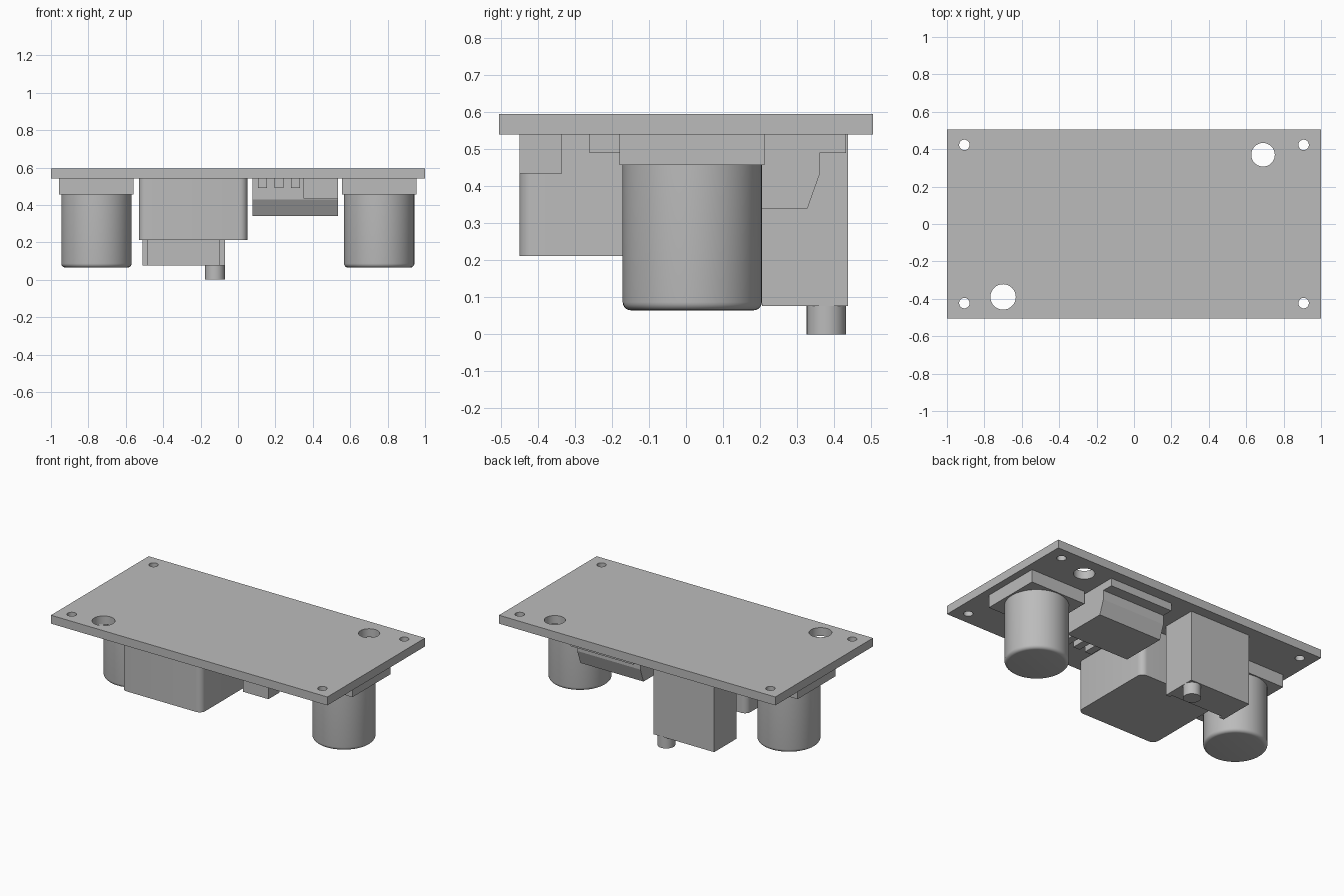
import bpy, bmesh, math

cube = bpy.data.objects.get("Cube")
if cube:
    bpy.data.objects.remove(cube, do_unlink=True)

grey = bpy.data.materials.new("plain_grey")
grey.use_nodes = True
grey.diffuse_color = (0.5, 0.5, 0.5, 1)
grey.node_tree.nodes["Principled BSDF"].inputs["Base Color"].default_value = (0.5, 0.5, 0.5, 1)


def finish(name, bm, smooth=False):
    """Turn a bmesh into a named object with the grey material."""
    bmesh.ops.recalc_face_normals(bm, faces=bm.faces)
    mesh = bpy.data.meshes.new(name)
    bm.to_mesh(mesh)
    bm.free()
    mesh.materials.append(grey)
    ob = bpy.data.objects.new(name, mesh)
    bpy.context.collection.objects.link(ob)
    if smooth:
        bpy.ops.object.select_all(action='DESELECT')
        ob.select_set(True)
        bpy.context.view_layer.objects.active = ob
        bpy.ops.object.shade_smooth_by_angle(angle=math.radians(35))
    return ob


def prism(name, points, axis, low, high, smooth=False, round_edges=0):
    """Extrude an outline along x (outline in y, z) or along z (outline in x, y)."""
    bm = bmesh.new()
    place = (lambda a, b: (low, a, b)) if axis == 'x' else (lambda a, b: (a, b, low))
    face = bm.faces.new([bm.verts.new(place(a, b)) for a, b in points])
    out = bmesh.ops.extrude_face_region(bm, geom=[face])
    step = (high - low, 0, 0) if axis == 'x' else (0, 0, high - low)
    verts = [v for v in out["geom"] if isinstance(v, bmesh.types.BMVert)]
    bmesh.ops.translate(bm, verts=verts, vec=step)
    if round_edges:
        upright = [e for e in bm.edges if abs(e.verts[0].co.z - e.verts[1].co.z) > 0.01]
        bmesh.ops.bevel(bm, geom=upright, offset=round_edges, segments=6,
                        profile=0.5, affect='EDGES')
    return finish(name, bm, smooth)


def box(name, x, y, z, **kw):
    outline = [(x[0], y[0]), (x[1], y[0]), (x[1], y[1]), (x[0], y[1])]
    return prism(name, outline, 'z', z[0], z[1], **kw)


def lathe(name, x, y, profile, sides=48):
    """Spin a (radius, height) profile around an upright axis."""
    bm = bmesh.new()
    rings = []
    for r, z in profile:
        rings.append([bm.verts.new((x + r * math.cos(i * math.tau / sides),
                                    y + r * math.sin(i * math.tau / sides), z))
                      for i in range(sides)])
    for a, b in zip(rings, rings[1:]):
        for i in range(sides):
            j = (i + 1) % sides
            bm.faces.new((a[i], a[j], b[j], b[i]))
    bm.faces.new(rings[0])
    bm.faces.new(rings[-1])
    return finish(name, bm, True)


# Circuit board with four mounting holes and two larger holes
TOP, UNDER = 0.595, 0.54
board = box("circuit_board", (-1, 1), (-0.505, 0.505), (UNDER, TOP))
holes = [(sx * 0.907, sy * 0.423, 0.028) for sx in (-1, 1) for sy in (-1, 1)]
holes += [(0.69, 0.37, 0.063), (-0.70, -0.39, 0.068)]
for x, y, r in holes:
    cutter = lathe("hole_cutter", x, y, [(r, UNDER - 0.1), (r, TOP + 0.1)], 32)
    cutter.hide_render = True
    mod = board.modifiers.new("hole", 'BOOLEAN')
    mod.operation, mod.solver, mod.object = 'DIFFERENCE', 'EXACT', cutter
    bpy.ops.object.select_all(action='DESELECT')
    bpy.context.view_layer.objects.active = board
    board.select_set(True)
    bpy.ops.object.modifier_apply(modifier=mod.name)
    bpy.data.objects.remove(cutter, do_unlink=True)
bpy.ops.object.shade_smooth_by_angle(angle=math.radians(35))

# Capacitor cans with rounded lower rims, on square bases
R, LOW, RIM = 0.188, 0.065, 0.022
for side, cx in (("right", -0.757), ("left", 0.755)):
    rim = [(R - RIM + RIM * math.sin(t * math.pi / 10),
            LOW + RIM - RIM * math.cos(t * math.pi / 10)) for t in range(6)]
    lathe(side + "_capacitor_can", cx, 0.017, rim + [(R, 0.46)])
    box(side + "_capacitor_base", (cx - 0.199, cx + 0.199), (-0.18, 0.212), (0.457, UNDER))

# Coil block with rounded upright corners
box("coil_block", (-0.53, 0.05), (-0.45, 0.13), (0.212, UNDER), smooth=True, round_edges=0.04)

# Trimmer box, recessed along its front between two ribs, with its screw
prism("trimmer_box",
      [(-0.51, 0.205), (-0.48, 0.205), (-0.48, 0.225), (-0.10, 0.225),
       (-0.10, 0.205), (-0.07, 0.205), (-0.07, 0.437), (-0.51, 0.437)],
      'z', 0.077, UNDER)
lathe("trimmer_screw", -0.123, 0.379, [(0.053, 0), (0.053, 0.08)], 32)

# Regulator chip: tapered body, rear tab and five front leads
prism("regulator_body",
      [(0.36, UNDER), (0.36, 0.43), (0.328, 0.34), (0.03, 0.34), (-0.02, 0.43), (-0.02, UNDER)],
      'x', 0.078, 0.535)
box("regulator_tab", (0.078, 0.535), (0.35, 0.432), (0.49, UNDER))
for i in range(5):
    x = 0.307 + (i - 2) * 0.0875
    box("regulator_lead", (x - 0.024, x + 0.024), (-0.26, 0), (0.49, UNDER))

# Small diode block at the front edge
box("diode_block", (0.35, 0.535), (-0.45, -0.335), (0.435, UNDER))
